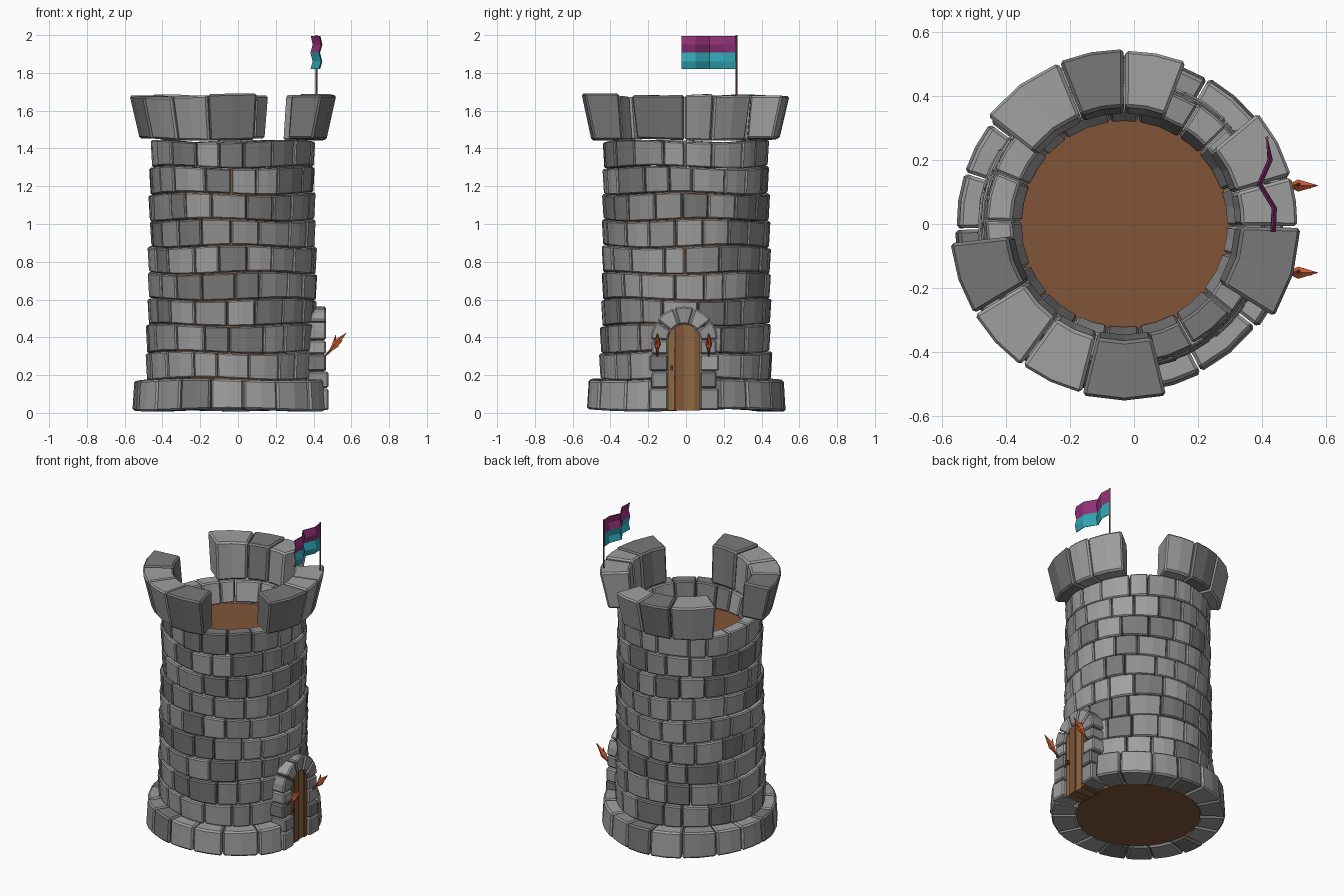
import bpy, bmesh, math, random
from mathutils import Vector

if "Cube" in bpy.data.objects:
    bpy.data.objects.remove(bpy.data.objects["Cube"])
random.seed(4)
CX, CY = -0.03, 0.0


def mat(name, r, g, b):
    m = bpy.data.materials.new(name)
    m.diffuse_color = (r, g, b, 1)
    m.use_nodes = True
    m.node_tree.nodes["Principled BSDF"].inputs["Base Color"].default_value = m.diffuse_color
    return m


GREYS = [mat("light stone", .35, .35, .35), mat("mid stone", .28, .28, .28),
         mat("dark stone", .19, .19, .19)]
BROWN = mat("brown wood", .22, .09, .04)
GOLD = mat("golden wood", .27, .145, .05)
MAGENTA = mat("magenta cloth", .28, .03, .19)
TEAL = mat("teal cloth", .03, .38, .46)
FLAME = mat("flame orange", .60, .11, .04)
IRON = mat("dark wood", .09, .045, .025)


def finish(name, bm, mats, bevel=0):
    bmesh.ops.recalc_face_normals(bm, faces=bm.faces[:])
    me = bpy.data.meshes.new(name)
    bm.to_mesh(me)
    bm.free()
    for m in mats:
        me.materials.append(m)
    ob = bpy.data.objects.new(name, me)
    bpy.context.collection.objects.link(ob)
    if bevel:
        b = ob.modifiers.new("bevel", 'BEVEL')
        b.width = bevel
        b.segments = 1
        b.limit_method = 'ANGLE'
        b.angle_limit = math.radians(40)
    return ob


def loft(bm, rings, index=0):
    """Skin a row of matching closed sections and cap both ends."""
    vs = [[bm.verts.new(p) for p in ring] for ring in rings]
    n = len(vs[0])
    faces = [bm.faces.new(vs[0]), bm.faces.new(vs[-1][::-1])]
    for a, b in zip(vs, vs[1:]):
        for i in range(n):
            faces.append(bm.faces.new((a[i], a[(i + 1) % n], b[(i + 1) % n], b[i])))
    for f in faces:
        f.material_index = index


def stone(bm, a0, a1, z0, z1, ri, ro, wob=0.008, index=None):
    """Curved block; ri and ro are (bottom, top) radii, angles in radians."""
    gap = 0.0025 / ro[0]
    dr = random.uniform(-.006, .006)
    rings = []
    for k in range(3):
        a = a0 + gap + (a1 - a0 - 2 * gap) * k / 2
        c, s = math.cos(a), math.sin(a)
        w0 = wob * math.sin(3 * a + 7 * z0)
        w1 = wob * math.sin(3 * a + 7 * z1)
        prof = [(ri[0], z0 + w0 + .002), (ro[0] + dr, z0 + w0 + .002),
                (ro[1] + dr, z1 + w1 - .002), (ri[1], z1 + w1 - .002)]
        rings.append([(CX + r * c, CY + r * s, z) for r, z in prof])
    if index is None:
        index = random.choices([0, 1, 2], [5, 4, 2])[0]
    loft(bm, rings, index)


def course(name, z0, z1, ri, ro, n, start=0.0, span=math.tau, wob=.008, bevel=.007):
    bm = bmesh.new()
    step = span / n
    cuts = [start + step * (i + random.uniform(-.17, .17)) for i in range(n)]
    cuts.append(cuts[0] + math.tau if span > 6.28 else start + span)
    if span < 6.28:
        cuts[0] = start
    for a, b in zip(cuts, cuts[1:]):
        stone(bm, a, b, z0, z1, ri, ro, wob)
    return finish(name, bm, GREYS, bevel)


# base ring, open at the doorway on +x
course("base_ring", .012, .178, (.37, .37), (.525, .515), 16,
       math.radians(21), math.radians(318), .006, .01)

# wall courses, tapering slightly
levels = [.178, .32, .465, .60, .74, .88, 1.02, 1.16, 1.30, 1.44]
for i, (z0, z1) in enumerate(zip(levels, levels[1:])):
    r = .452 - .0025 * i
    top = i == len(levels) - 2
    course("wall_course_%d" % (i + 1), z0, z1, (.32, .352) if top else (.34, .34),
           (r - .005, r + .003), 18, random.uniform(0, .35))

# battlements: three flaring groups of blocks
bm = bmesh.new()
for cuts, cols in [((69, 90, 112, 142), (0, 2, 0)),
                   ((-32, -1, 16, 40), (2, 0, 0)),
                   ((186, 211, 234, 256, 284), (2, 0, 0, 2))]:
    for a, b, c in zip(cuts, cuts[1:], cols):
        top = 1.685 + random.uniform(-.008, .008)
        stone(bm, math.radians(a), math.radians(b), 1.445, top,
              (.345, .365), (.495, .548), .006, c)
finish("battlements", bm, GREYS, .01)


def cylinder(name, r, z0, z1, n, m, x=CX, y=CY):
    bm = bmesh.new()
    loft(bm, [[(x + r * math.cos(math.tau * i / n), y + r * math.sin(math.tau * i / n), z)
               for i in range(n)] for z in (z0, z1)])
    return finish(name, bm, [m])


# wooden core: underside and roof floor, with a faint hatch
cylinder("wooden_core", .375, .02, 1.29, 32, BROWN)
bm = bmesh.new()
hatch = [(.07, .02), (.10, .13), (.18, .12), (.215, .02), (.195, -.07), (.10, -.085)]
loft(bm, [[(x, y, z) for x, y in hatch] for z in (1.286, 1.293)])
finish("floor_hatch", bm, [BROWN])

# door surround: jamb blocks and arch stones
DY, DZ, R0, R1 = -.01, .385, .085, .178
bm = bmesh.new()
zs = [.012, .13, .22, .31, DZ]
for side in (-1, 1):
    for k, (z0, z1) in enumerate(zip(zs, zs[1:])):
        w = R1 + (.006 if k % 2 == 0 else -.006)
        x1 = .478 if k < 2 else .466
        ys = (DY + side * R0, DY + side * w)
        loft(bm, [[(.34, y, z0 + .002), (x1, y, z0 + .002), (x1, y, z1 - .002),
                   (.34, y, z1 - .002)] for y in ys], (k + (side > 0)) % 3)
for k in range(5):
    rings = []
    for j in range(3):
        a = math.pi * (k + .03 + .47 * j) / 5
        c, s = math.cos(a), math.sin(a)
        rings.append([(x, DY + r * c, DZ + r * s)
                      for x, r in ((.34, R0), (.465, R0), (.465, R1), (.34, R1))])
    loft(bm, rings, (1, 0, 1, 0, 1)[k])
finish("door_surround", bm, GREYS, .008)

# arched door of four planks
bm = bmesh.new()
edges = [-.095, -.06, -.008, .045, .075]
for k, (a, b) in enumerate(zip(edges, edges[1:])):
    a, b = a + .001, b - .001
    ys = [a + (b - a) * t / 3 for t in range(4)]
    outline = [(b, .012), (a, .012)] + [
        (y, DZ + math.sqrt(max(0, R0 ** 2 - (y - DY) ** 2))) for y in ys]
    x1 = .448 + .006 * (k % 2)
    loft(bm, [[(x, y, z) for y, z in outline] for x in (.33, x1)], (k + 1) % 2)
finish("door_planks", bm, [BROWN, GOLD])
bm = bmesh.new()
loft(bm, [[(x, y, z) for y, z in ((-.083, .225), (-.068, .225), (-.068, .25), (-.083, .25))]
          for x in (.44, .465)])
finish("door_handle", bm, [IRON])


def spike(bm, points, n=5, index=0):
    """Faceted tube through (position, radius) pairs."""
    axis = (Vector(points[-1][0]) - Vector(points[0][0])).normalized()
    u = axis.cross(Vector((0, 1, 0))).normalized()
    v = axis.cross(u)
    loft(bm, [[Vector(p) + r * (u * math.cos(math.tau * i / n) + v * math.sin(math.tau * i / n))
               for i in range(n)] for p, r in points], index)


# torches beside the door
for name, y in (("left_torch", -.152), ("right_torch", .12)):
    bm = bmesh.new()
    spike(bm, [((.455, y, .295), .005), ((.505, y, .345), .009)], 5, 1)
    spike(bm, [((.49, y, .33), .007), ((.517, y, .36), .02),
               ((.535, y, .385), .014), ((.574, y, .423), .001)])
    spike(bm, [((.508, y, .355), .013), ((.517, y + .008, .413), .001)], 4)
    spike(bm, [((.52, y, .36), .012), ((.553, y - .008, .385), .001)], 4)
    finish(name, bm, [FLAME, BROWN])

# flag pole and waving two-colour flag
cylinder("flag_pole", .006, 1.60, 2.0, 6, BROWN, .415, .268)
path = [(.415, .268), (.425, .20), (.392, .125), (.438, .05), (.434, -.025)]
rows = [(1.82, -.006), (1.86, .006), (1.907, -.006), (1.95, .006), (1.995, -.004)]
bm = bmesh.new()
grid = [[bm.verts.new((x + (dx if i else 0), y, z)) for i, (x, y) in enumerate(path)]
        for z, dx in rows]
for r in range(4):
    for c in range(4):
        f = bm.faces.new((grid[r][c], grid[r][c + 1], grid[r + 1][c + 1], grid[r + 1][c]))
        f.material_index = 0 if r < 2 else 1
flag = finish("flag", bm, [TEAL, MAGENTA])
sol = flag.modifiers.new("thickness", 'SOLIDIFY')
sol.thickness = .005
sol.offset = 0
